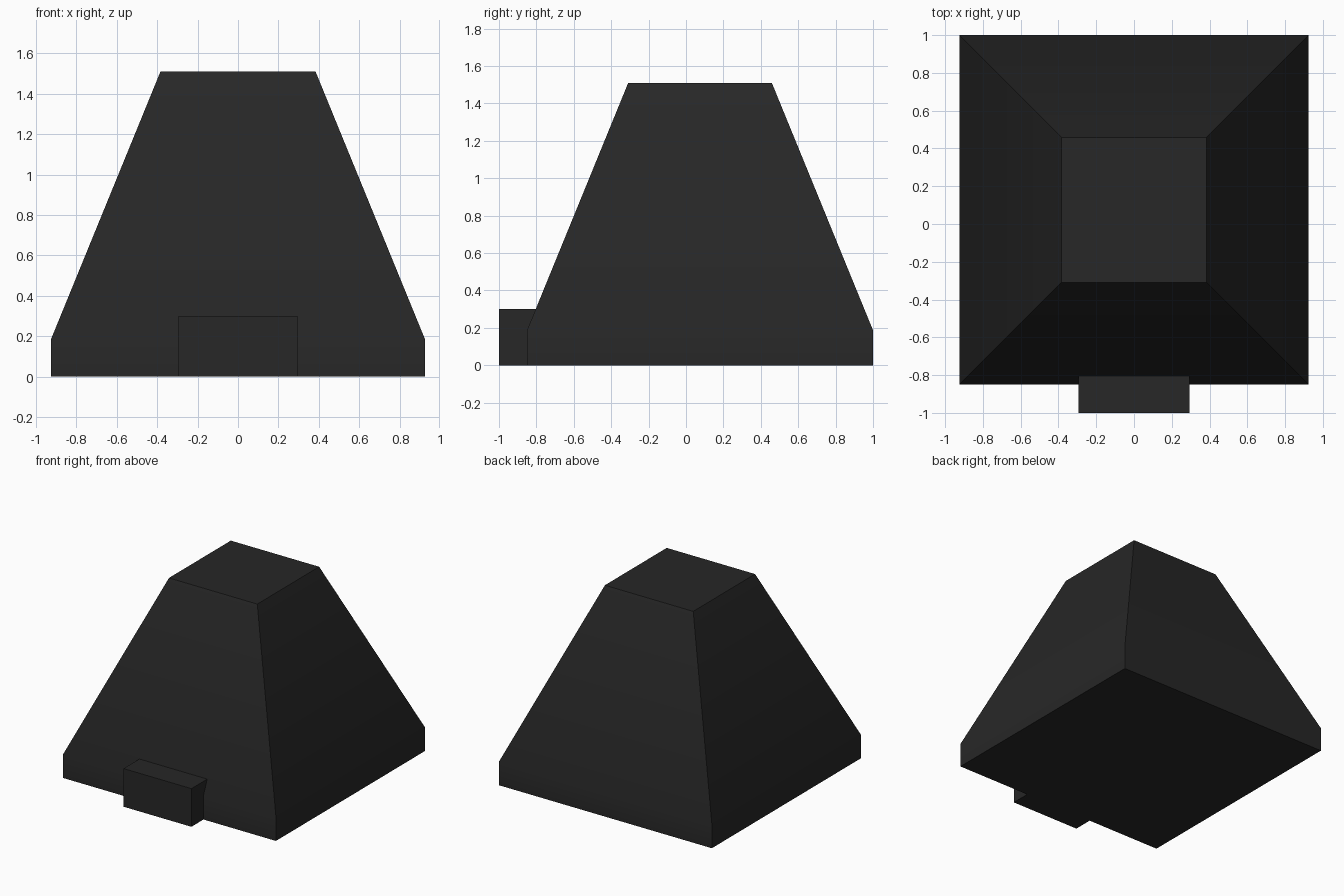
import bpy
import bmesh

cube = bpy.data.objects.get("Cube")
if cube:
    bpy.data.objects.remove(cube, do_unlink=True)

# One charcoal colour for everything
charcoal = bpy.data.materials.new("charcoal")
charcoal.use_nodes = True
color = (0.02, 0.02, 0.02, 1)
charcoal.diffuse_color = color
bsdf = next(n for n in charcoal.node_tree.nodes if n.type == 'BSDF_PRINCIPLED')
bsdf.inputs["Base Color"].default_value = color


def stacked_box(name, center_y, sections):
    """Closed solid through rectangular sections (half_x, half_y, z)."""
    bm = bmesh.new()
    rings = []
    for hx, hy, z in sections:
        rings.append([bm.verts.new((sx * hx, center_y + sy * hy, z))
                      for sx, sy in ((-1, -1), (1, -1), (1, 1), (-1, 1))])
    for low, high in zip(rings, rings[1:]):
        for i in range(4):
            j = (i + 1) % 4
            bm.faces.new((low[i], low[j], high[j], high[i]))
    bm.faces.new(rings[0][::-1])
    bm.faces.new(rings[-1])
    bmesh.ops.recalc_face_normals(bm, faces=bm.faces)
    mesh = bpy.data.meshes.new(name)
    bm.to_mesh(mesh)
    bm.free()
    mesh.materials.append(charcoal)
    obj = bpy.data.objects.new(name, mesh)
    bpy.context.collection.objects.link(obj)
    return obj


# Tapered body: short upright plinth, then a truncated pyramid
body = stacked_box("tapered_body", 0.075,
                   [(0.925, 0.925, 0), (0.925, 0.925, 0.187), (0.384, 0.384, 1.51)])

# Block at the foot of the front face
stacked_box("front_step", -0.9, [(0.295, 0.1, 0), (0.295, 0.1, 0.3)])

# Soft bend between plinth and slope, sharp corners elsewhere
bpy.ops.object.select_all(action='DESELECT')
body.select_set(True)
bpy.context.view_layer.objects.active = body
bpy.ops.object.shade_smooth_by_angle(angle=0.5236)
